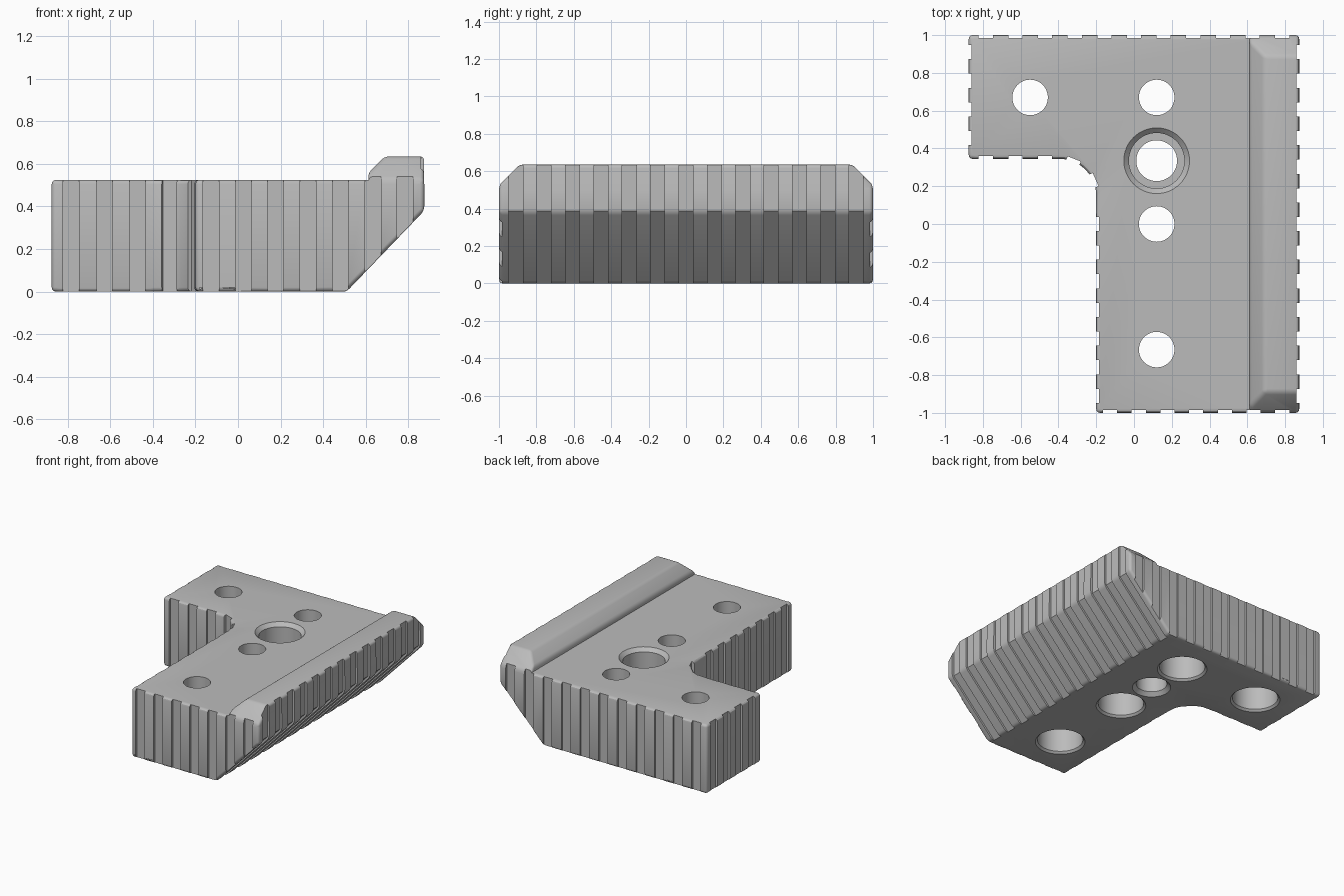
import bpy, bmesh, math
from mathutils import Matrix, Vector

cube = bpy.data.objects.get("Cube")
if cube:
    bpy.data.objects.remove(cube, do_unlink=True)

GROOVE = 0.075   # groove width
DEPTH = 0.015    # groove depth
PITCH = 0.1517   # groove spacing

grey = bpy.data.materials.new("plain_grey")
grey.use_nodes = True
colour = (0.5, 0.5, 0.5, 1)
grey.diffuse_color = colour
grey.node_tree.nodes["Principled BSDF"].inputs["Base Color"].default_value = colour


def make(name, bm):
    bmesh.ops.recalc_face_normals(bm, faces=bm.faces)
    mesh = bpy.data.meshes.new(name)
    bm.to_mesh(mesh)
    bm.free()
    ob = bpy.data.objects.new(name, mesh)
    mesh.materials.append(grey)
    bpy.context.collection.objects.link(ob)
    return ob


def prism(bm, points, offset):
    """Extrude a closed outline of 3D points along a vector."""
    face = bm.faces.new([bm.verts.new(p) for p in points])
    new = bmesh.ops.extrude_face_region(bm, geom=[face], use_keep_orig=True)["geom"]
    moved = [v for v in new if isinstance(v, bmesh.types.BMVert)]
    bmesh.ops.translate(bm, vec=offset, verts=moved)


def slice_off(bm, point, normal):
    """Cut away everything on the normal side and cap the cut."""
    cut = bmesh.ops.bisect_plane(bm, geom=bm.verts[:] + bm.edges[:] + bm.faces[:],
                                 plane_co=point, plane_no=normal, clear_outer=True)
    edges = [e for e in cut["geom_cut"] if isinstance(e, bmesh.types.BMEdge)]
    bmesh.ops.edgeloop_fill(bm, edges=edges)


def round_edges(bm, width):
    bmesh.ops.recalc_face_normals(bm, faces=bm.faces)
    sharp = [e for e in bm.edges if e.calc_face_angle_signed(0) > math.radians(25)]
    bmesh.ops.bevel(bm, geom=sharp, offset=width, segments=3, profile=0.5,
                    affect='EDGES', clamp_overlap=False)


def box(bm, centre, size, angle=0):
    mat = (Matrix.Translation(centre) @ Matrix.Rotation(angle, 4, 'Z')
           @ Matrix.Diagonal((*size, 1)))
    bmesh.ops.create_cube(bm, size=1, matrix=mat)


def lathe(bm, x, y, profile):
    """Revolved cutter from (radius, z) pairs."""
    rings = []
    for r, z in profile:
        mat = Matrix.Translation((x, y, z))
        rings.append(bmesh.ops.create_circle(bm, segments=48, radius=r, matrix=mat)["verts"])
    for a, b in zip(rings, rings[1:]):
        for i in range(48):
            j = (i + 1) % 48
            bm.faces.new((a[i], a[j], b[j], b[i]))
    bm.faces.new(rings[0])
    bm.faces.new(rings[-1])


def combine(target, tool, operation):
    mod = target.modifiers.new(operation, 'BOOLEAN')
    mod.operation, mod.solver, mod.object = operation, 'EXACT', tool
    bpy.context.view_layer.objects.active = target
    bpy.ops.object.modifier_apply(modifier=mod.name)
    bpy.data.objects.remove(tool, do_unlink=True)


# L-shaped body with a filleted inner corner and a sloped underside
fx, fy, fr = -0.395, 0.15, 0.195
outline = [(-0.2, -1), (0.875, -1), (0.875, 1), (-0.875, 1), (-0.875, fy + fr)]
outline += [(fx + fr * math.cos(a), fy + fr * math.sin(a))
            for a in (math.radians(90 - 7.5 * i) for i in range(13))]
bm = bmesh.new()
prism(bm, [(x, y, 0) for x, y in outline], (0, 0, 0.525))
slice_off(bm, (0.51, 0, 0), Vector((0.38, 0, -0.365)).normalized())
round_edges(bm, 0.02)
body = make("corner_block", bm)

# Raised ridge along the left edge, with sloped ends
bm = bmesh.new()
section = [(0.66, 0.4), (0.874, 0.4), (0.874, 0.635), (0.69, 0.635), (0.612, 0.557), (0.612, 0.5)]
prism(bm, [(x, -0.999, z) for x, z in section], (0, 1.998, 0))
for side in (-1, 1):
    slice_off(bm, (0, side * 0.89, 0.635), Vector((0, side, 1)).normalized())
round_edges(bm, 0.018)
combine(body, make("ridge", bm), 'UNION')

# Vertical grooves around every side
bm = bmesh.new()
tall = 1.0
for k in range(-6, 7):
    y = k * PITCH
    lip = [(0.86, 0.8), (0.86, 0.386), (0.441, -0.05), (0.95, -0.05), (0.95, 0.8)]
    prism(bm, [(x, y - GROOVE / 2, z) for x, z in lip], (0, GROOVE, 0))
    if k <= 0:
        box(bm, (-0.2, y, 0.3), (2 * DEPTH, GROOVE, tall))
    if k >= 3:
        box(bm, (-0.875, y, 0.3), (2 * DEPTH, GROOVE, tall))
for k in range(11):
    x = -0.785 + k * 0.157
    box(bm, (x, 1, 0.3), (GROOVE, 2 * DEPTH, tall))
    if k < 3:
        box(bm, (x, fy + fr, 0.3), (GROOVE, 2 * DEPTH, tall))
for k in range(7):
    box(bm, (0.785 - k * 0.152, -1, 0.3), (GROOVE, 2 * DEPTH, tall))
for degrees in (68, 24):
    a = math.radians(degrees)
    centre = (fx + fr * math.cos(a), fy + fr * math.sin(a), 0.3)
    box(bm, centre, (2 * DEPTH, GROOVE, tall), a)
combine(body, make("groove_cutter", bm), 'DIFFERENCE')

# Four holes counterbored from below, one from above
bm = bmesh.new()
for x, y in ((-0.55, 0.67), (0.12, 0.67), (0.12, 0), (0.12, -0.665)):
    lathe(bm, x, y, [(0.185, -0.01), (0.16, 0.015), (0.16, 0.36), (0.094, 0.36), (0.094, 0.7)])
lathe(bm, 0.12, 0.335, [(0.145, -0.01), (0.108, 0.027), (0.108, 0.17), (0.147, 0.17),
                        (0.147, 0.498), (0.184, 0.535)])
combine(body, make("hole_cutter", bm), 'DIFFERENCE')

bpy.ops.object.select_all(action='DESELECT')
body.select_set(True)
bpy.context.view_layer.objects.active = body
bpy.ops.object.shade_smooth_by_angle(angle=math.radians(30))
